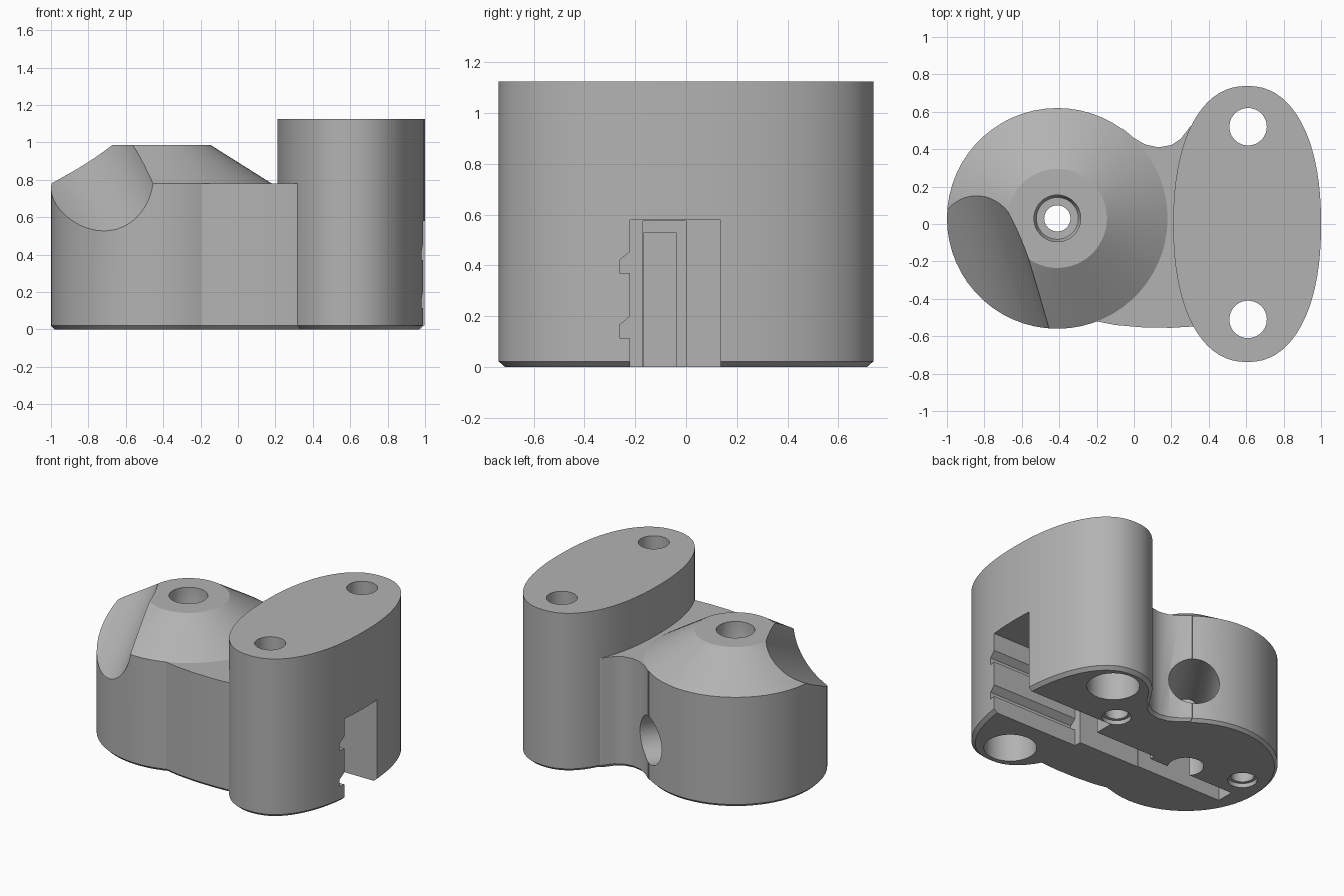
import bpy, bmesh
from math import sin, cos, pi, copysign
from mathutils import Vector

if "Cube" in bpy.data.objects:
    bpy.data.objects.remove(bpy.data.objects["Cube"], do_unlink=True)

grey = bpy.data.materials.new("grey plastic")
grey.use_nodes = True
grey.diffuse_color = (0.45, 0.45, 0.45, 1)
grey.node_tree.nodes["Principled BSDF"].inputs["Base Color"].default_value = (0.45, 0.45, 0.45, 1)

HUB = Vector((-0.41, 0.03, 0))


def loft(name, rings):
    """Closed solid through a list of rings with equal point counts."""
    bm = bmesh.new()
    loops = [[bm.verts.new(p) for p in ring] for ring in rings]
    n = len(loops[0])
    for a, b in zip(loops, loops[1:]):
        for i in range(n):
            j = (i + 1) % n
            bm.faces.new((a[i], a[j], b[j], b[i]))
    bm.faces.new(loops[0][::-1])
    bm.faces.new(loops[-1])
    bmesh.ops.recalc_face_normals(bm, faces=bm.faces)
    mesh = bpy.data.meshes.new(name)
    bm.to_mesh(mesh)
    bm.free()
    mesh.materials.append(grey)
    ob = bpy.data.objects.new(name, mesh)
    bpy.context.collection.objects.link(ob)
    return ob


def circle(x, y, z, r, n=48):
    return [(x + r * cos(2 * pi * i / n), y + r * sin(2 * pi * i / n), z) for i in range(n)]


def lathe(name, x, y, profile, n=48):
    return loft(name, [circle(x, y, z, r, n) for r, z in profile])


def oval(z, inset=0, n=72):
    pts = []
    for i in range(n):
        c, s = cos(2 * pi * i / n), sin(2 * pi * i / n)
        pts.append((0.605 + (0.395 - inset) * copysign(abs(c) ** 0.89, c),
                    (0.738 - inset) * copysign(abs(s) ** 0.89, s), z))
    return pts


def bar(name, yz, x0, x1):
    """Solid with a y-z section, running along x."""
    return loft(name, [[(x, y, z) for y, z in yz] for x in (x0, x1)])


def box(name, x0, x1, y0, y1, top):
    return bar(name, [(y0, -0.1), (y1, -0.1), (y1, top), (y0, top)], x0, x1)


def combine(target, tool, operation):
    mod = target.modifiers.new(tool.name, 'BOOLEAN')
    mod.operation = operation
    mod.solver = 'EXACT'
    mod.object = tool
    bpy.context.view_layer.objects.active = target
    bpy.ops.object.modifier_apply(modifier=mod.name)
    bpy.data.objects.remove(tool, do_unlink=True)


# Main masses: conical hub, tall oval tower, web joining them
body = lathe("bracket_body", HUB.x, HUB.y,
             [(0.57, 0), (0.59, 0.02), (0.59, 0.78), (0.265, 0.985)], 60)
tower = loft("tower", [oval(0, 0.025), oval(0.022), oval(1.125)])

back = [(0.45, 0.62), (0.3, 0.52), (0.25, 0.455), (0.2, 0.422), (0.13, 0.41),
        (0.06, 0.425), (0, 0.46), (-0.06, 0.51), (-0.2, 0.4)]
front = [(-0.3, -0.4), (-0.2, -0.52), (-0.1, -0.54), (0.05, -0.553), (0.2, -0.555), (0.45, -0.54)]


def web_ring(z, inset=0):
    return [(x, y - inset, z) for x, y in back] + [(x, y + inset, z) for x, y in front]


web = loft("web", [web_ring(0, 0.02), web_ring(0.02), web_ring(0.78)])
combine(body, web, 'UNION')
combine(body, tower, 'UNION')

# Slanted scoop across the hub's shoulder
scoop = []
for y in (-1.0, 0.6):
    t = y + 0.56
    scoop.append([(p[0], y, p[1]) for p in circle(-0.82 - 0.3 * t, 0.83 + 0.5 * t, 0, 0.37, 72)])
cutters = [loft("scoop_cut", scoop)]

# Bolt holes through the tower, with wide recesses underneath
for y in (0.52, -0.51):
    cutters.append(lathe("bolt_hole_cut", 0.61, y,
                         [(0.17, -0.1), (0.17, 0.35), (0.1, 0.351), (0.1, 1.3)]))

# Stepped vertical hole through the hub
cutters.append(lathe("hub_hole_cut", HUB.x, HUB.y,
                     [(0.115, -0.1), (0.115, 0.2), (0.07, 0.201), (0.07, 0.77),
                      (0.112, 0.771), (0.125, 0.8), (0.125, 1.2)]))

# Blind screw holes in the underside
for x, y in ((-0.8, 0.13), (0.34, 0.23)):
    cutters.append(lathe("screw_hole_cut", x, y,
                         [(0.095, -0.1), (0.095, 0.03), (0.075, 0.031), (0.075, 0.4)], 32))

# Round cross bore entering the hub from the rear
axis, side = Vector((0.57, 0.82, 0)).normalized(), Vector((-0.82, 0.57, 0)).normalized()
bore = []
for d in (-0.12, 0.95):
    c = HUB + axis * d + Vector((0, 0, 0.295))
    bore.append([c + side * u + Vector((0, 0, v)) for u, v, _ in circle(0, 0, 0, 0.165)])
cutters.append(loft("cross_bore_cut", bore))

# Stepped channel under the body, with keyed grooves at the wide end
cutters += [
    box("wide_channel_cut", 0.31, 1.2, -0.22, 0.135, 0.58),
    box("middle_channel_cut", -0.17, 0.4, -0.17, 0, 0.575),
    box("narrow_channel_cut", -0.85, -0.1, -0.165, -0.04, 0.53),
]
for z in (0.115, 0.37):
    cutters.append(bar("groove_cut", [(-0.15, z), (-0.263, z), (-0.263, z + 0.05),
                                      (-0.22, z + 0.085), (-0.15, z + 0.085)], 0.31, 1.2))

for cutter in cutters:
    combine(body, cutter, 'DIFFERENCE')

# Soft shading with crisp edges
bpy.ops.object.select_all(action='DESELECT')
body.select_set(True)
bpy.context.view_layer.objects.active = body
bpy.ops.object.shade_smooth_by_angle(angle=0.5)
